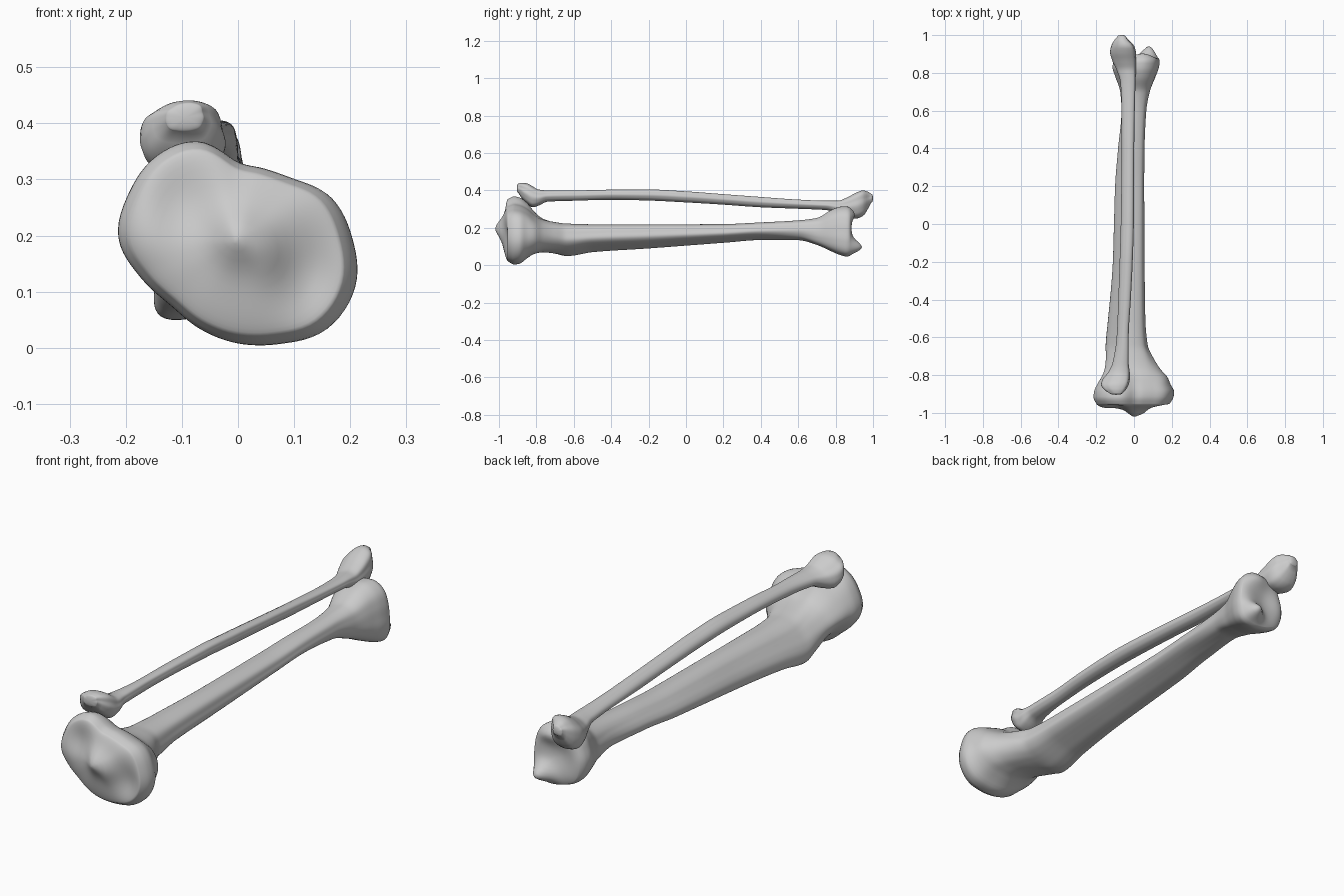
import bpy, bmesh, math

N = 96  # points around each cross-section

# Normalised outlines: radius every 22.5 degrees, counter-clockwise from +x
PLATEAU = [.207, .185, .147, .132, .135, .184, .205, .211,
           .215, .188, .17, .175, .187, .204, .23, .23]
SHAFT = [.97, 1.0, 1.12, 1.07, .98, .85, .74, .74,
         .86, 1.08, 1.28, 1.0, .78, .70, .73, .85]
DISTAL = [.98, 1.0, 1.08, 1.08, 1.0, .98, .98, .93,
          .95, .97, 1.0, .96, .98, 1.08, 1.2, 1.08]
HEAD = [.95, .95, 1.1, 1.05, .98, .95, .93, 1.0,
        1.0, 1.05, 1.1, .98, .93, .95, 1.0, .95]
BLADE = [.95, .98, 1.1, 1.05, .95, .85, .85, .9,
         .97, 1.05, 1.08, 1.02, .95, .9, .9, .9]


def hermite(p0, p1, m0, m1, t):
    return ((2*t**3 - 3*t*t + 1)*p0 + (t**3 - 2*t*t + t)*m0
            + (3*t*t - 2*t**3)*p1 + (t**3 - t*t)*m1)


def outline(radii):
    """Smooth closed outline scaled to fill the -1..1 box."""
    pts, k = [], len(radii)
    for i in range(N):
        f = i / N * k
        a, t = int(f), f - int(f)
        r = [radii[(a + d) % k] for d in (-1, 0, 1, 2)]
        v = hermite(r[1], r[2], (r[2]-r[0])/2, (r[3]-r[1])/2, t)
        ang = 2*math.pi*i/N
        pts.append((v*math.cos(ang), v*math.sin(ang)))
    lo = [min(p[c] for p in pts) for c in (0, 1)]
    hi = [max(p[c] for p in pts) for c in (0, 1)]
    return [tuple(2*(p[c]-lo[c])/(hi[c]-lo[c]) - 1 for c in (0, 1)) for p in pts]


def row_at(rows, y):
    """Interpolate section values smoothly at station y."""
    i = max(j for j in range(len(rows)-1) if rows[j][0] <= y + 1e-9)
    a, b = rows[i], rows[i+1]
    h = b[0] - a[0]
    t = (y - a[0]) / h
    res = []
    for c in range(1, len(a)):
        s = (b[c]-a[c])/h
        def slope(j):
            if j == 0 or j == len(rows)-1:
                return s
            l = (rows[j][c]-rows[j-1][c])/(rows[j][0]-rows[j-1][0])
            r = (rows[j+1][c]-rows[j][c])/(rows[j+1][0]-rows[j][0])
            return 0 if l*r <= 0 else 2*l*r/(l+r)
        res.append(hermite(a[c], b[c], h*slope(i), h*slope(i+1), t))
    return res


def loft_bone(name, rows, shapes, start_cap, end_cap, step=.012):
    """Rows: y, xmin, xmax, zmin, zmax, shape index. Caps give y offset at x, z, s."""
    outs = [outline(s) for s in shapes]
    y0, y1 = rows[0][0], rows[-1][0]
    n = int((y1-y0)/step)

    def ring(y):
        xa, xb, za, zb, w = row_at(rows, y)
        k = min(int(w), len(outs)-2)
        t = w - k
        pts = []
        for p, q in zip(outs[k], outs[k+1]):
            u, v = (p[c]*(1-t) + q[c]*t for c in (0, 1))
            pts.append(((xa+xb)/2 + u*(xb-xa)/2, y, (za+zb)/2 + v*(zb-za)/2))
        return pts

    def cap(base, fn):
        cx = sum(p[0] for p in base)/N
        cz = sum(p[2] for p in base)/N
        res = []
        for s in [.985, .96, .92, .86, .78, .7, .6, .5, .4, .3, .2, .1, .02]:
            pts = []
            for x, y, z in base:
                x, z = cx + (x-cx)*s, cz + (z-cz)*s
                pts.append((x, y + fn(x, z, s), z))
            res.append(pts)
        return res

    body = [ring(min(y1, y0 + (y1-y0)*i/n)) for i in range(n+1)]
    rings = cap(body[0], start_cap)[::-1] + body + cap(body[-1], end_cap)
    bm = bmesh.new()
    vs = [[bm.verts.new(p) for p in r] for r in rings]
    for a, b in zip(vs, vs[1:]):
        for i in range(N):
            j = (i+1) % N
            bm.faces.new((a[i], a[j], b[j], b[i]))
    bm.faces.new(vs[0])
    bm.faces.new(vs[-1])
    bmesh.ops.recalc_face_normals(bm, faces=bm.faces)
    me = bpy.data.meshes.new(name)
    bm.to_mesh(me)
    bm.free()
    ob = bpy.data.objects.new(name, me)
    bpy.context.collection.objects.link(ob)
    me.shade_smooth()
    return ob


def bump(x, z, cx, cz, rx, rz):
    return math.exp(-((x-cx)/rx)**2 - ((z-cz)/rz)**2)


# Knee surface: two shallow dishes and the raised ridge between them
def knee(x, z, s):
    rise = .022*math.sqrt(1-s*s) + .02*(1-s)
    rise += .03*bump(x, z, .0, .2, .04, .05) + .015*bump(x, z, .05, .17, .03, .05)
    rise -= (1-s**8)*(.02*bump(x, z, -.1, .26, .07, .07) + .025*bump(x, z, .13, .13, .06, .08))
    rise += .012*bump(x, z, -.17, .23, .05, .1) * (1-s**8)
    return -rise


# Ankle surface: hollow joint with an inner prong and a rear lip
def ankle(x, z, s):
    f = 1 - s**6
    return f*(.012 + .065*bump(x, z, .085, .09, .05, .045)
              + .022*bump(x, z, .05, .28, .07, .04) - .012*bump(x, z, 0, .19, .06, .06))


# Shin bone
tibia = [
    (-.95, -.2, .19, .02, .355, 0),
    (-.92, -.214, .208, .004, .368, 0),
    (-.89, -.212, .213, .008, .362, 0),
    (-.85, -.197, .195, .035, .335, .05),
    (-.81, -.178, .18, .055, .29, .2),
    (-.77, -.165, .145, .06, .26, .4),
    (-.7, -.157, .1, .055, .237, .7),
    (-.64, -.153, .073, .047, .225, .9),
    (-.5, -.137, .06, .07, .219, 1),
    (-.2, -.112, .056, .09, .219, 1),
    (.0, -.106, .055, .105, .219, 1),
    (.2, -.1, .054, .12, .22, 1),
    (.4, -.085, .056, .134, .229, 1.1),
    (.6, -.068, .066, .13, .24, 1.4),
    (.7, -.075, .085, .103, .253, 1.7),
    (.78, -.1, .115, .07, .297, 1.9),
    (.83, -.114, .132, .053, .313, 2),
    (.86, -.108, .136, .046, .314, 2),
    (.875, -.095, .132, .05, .308, 2)]
loft_bone("shin_bone", tibia, [PLATEAU, SHAFT, DISTAL], knee, ankle)

# Calf bone beside it
fibula = [
    (-.895, -.13, -.06, .385, .437, 0),
    (-.88, -.155, -.045, .36, .441, 0),
    (-.85, -.175, -.028, .328, .438, 0),
    (-.82, -.165, -.022, .31, .422, .1),
    (-.79, -.14, -.022, .318, .405, .4),
    (-.74, -.115, -.028, .34, .4, .8),
    (-.6, -.092, -.028, .345, .4, 1),
    (-.4, -.083, -.017, .35, .404, 1),
    (-.2, -.076, -.007, .346, .405, 1),
    (.0, -.07, -.001, .336, .395, 1),
    (.2, -.067, 0, .324, .38, 1),
    (.4, -.065, .001, .31, .365, 1),
    (.6, -.065, .004, .302, .351, 1),
    (.75, -.072, .008, .295, .345, .8),
    (.81, -.09, .01, .275, .345, .6),
    (.86, -.113, .012, .258, .362, .4),
    (.91, -.127, .01, .25, .388, .3),
    (.945, -.12, 0, .262, .4, .2),
    (.975, -.103, -.03, .305, .392, .1),
    (.99, -.09, -.042, .335, .382, 0)]
loft_bone("calf_bone", fibula, [HEAD, BLADE],
          lambda x, z, s: -.009*math.sqrt(1-s*s),
          lambda x, z, s: .01*math.sqrt(1-s*s))
